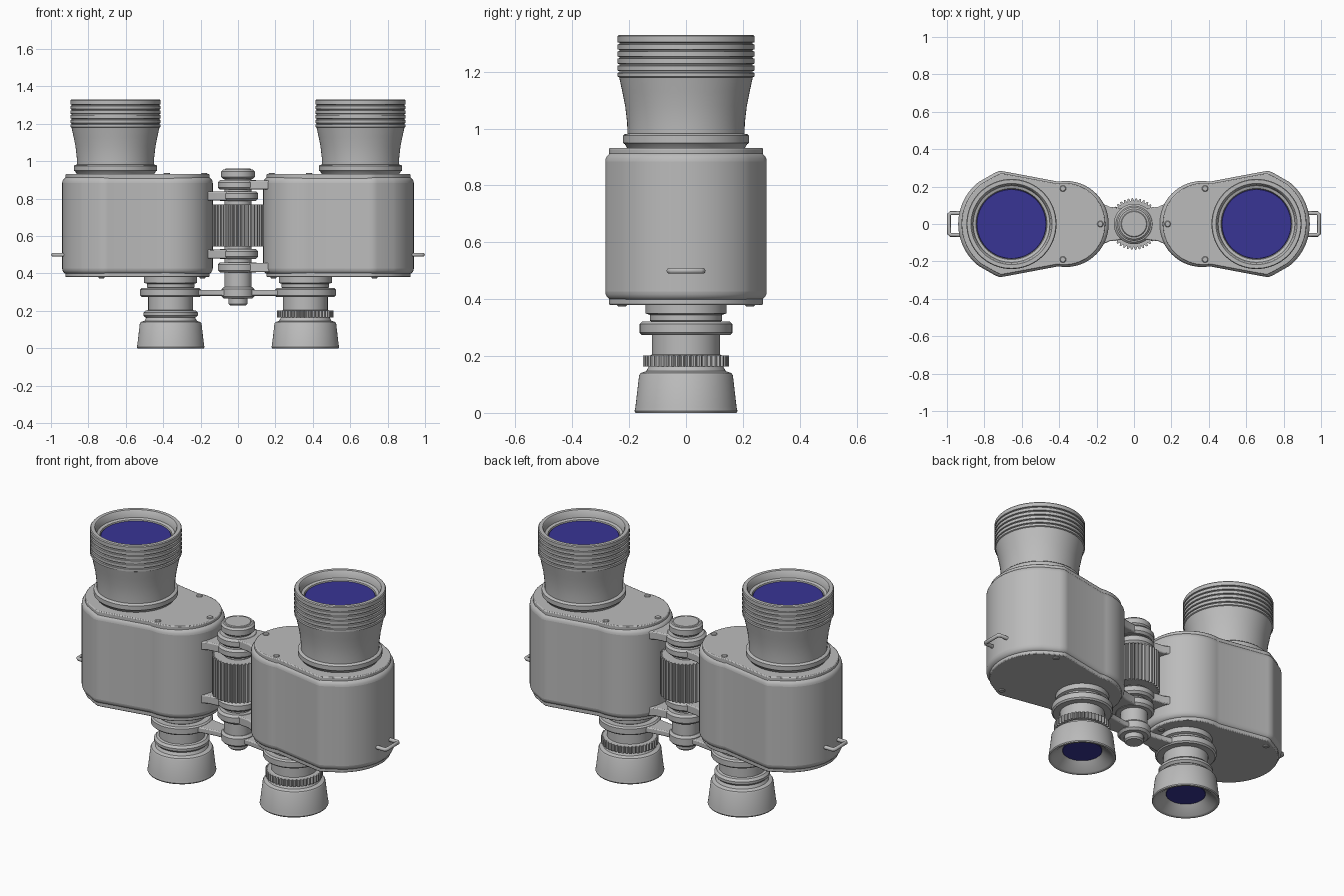
import bpy, bmesh
from math import cos, sin, pi, radians

if "Cube" in bpy.data.objects:
    bpy.data.objects.remove(bpy.data.objects["Cube"])


def material(name, rgb):
    m = bpy.data.materials.new(name)
    m.use_nodes = True
    m.diffuse_color = (*rgb, 1)
    m.node_tree.nodes["Principled BSDF"].inputs["Base Color"].default_value = (*rgb, 1)
    return m


GREY = material("grey metal", (0.5, 0.5, 0.5))
BLUE = material("blue glass", (0.04, 0.035, 0.3))


def loft(name, rings, mat=GREY, bevel=0.0, segments=3):
    """Skin a stack of equal-length point rings and cap both ends."""
    bm = bmesh.new()
    loops = [[bm.verts.new(p) for p in ring] for ring in rings]
    n = len(loops[0])
    for a, b in zip(loops, loops[1:]):
        for i in range(n):
            j = (i + 1) % n
            bm.faces.new((a[i], a[j], b[j], b[i]))
    bm.faces.new(loops[0])
    bm.faces.new(loops[-1])
    bmesh.ops.recalc_face_normals(bm, faces=bm.faces)
    mesh = bpy.data.meshes.new(name)
    bm.to_mesh(mesh)
    bm.free()
    mesh.materials.append(mat)
    ob = bpy.data.objects.new(name, mesh)
    bpy.context.collection.objects.link(ob)
    bpy.ops.object.select_all(action='DESELECT')
    ob.select_set(True)
    bpy.context.view_layer.objects.active = ob
    bpy.ops.object.shade_smooth_by_angle(angle=radians(35))
    if bevel:
        mod = ob.modifiers.new("soft edges", 'BEVEL')
        mod.width, mod.segments = bevel, segments
        mod.limit_method, mod.angle_limit = 'ANGLE', radians(60)
    return ob


def lathe(name, profile, x=0, y=0, mat=GREY, n=64):
    """Revolve (radius, height) pairs about a vertical axis."""
    return loft(name, [[(x + r * cos(2 * pi * i / n), y + r * sin(2 * pi * i / n), z)
                        for i in range(n)] for r, z in profile], mat)


def disc(name, r, z0, z1, x=0, y=0, b=0.008, mat=GREY, n=64):
    return lathe(name, [(r - b, z0), (r, z0 + b), (r, z1 - b), (r - b, z1)], x, y, mat, n)


def prism(name, outline, z0, z1, bevel=0.0, segments=3):
    return loft(name, [[(x, y, z) for x, y in outline] for z in (z0, z1)],
                GREY, bevel, segments)


def knurled(name, r0, r1, z0, z1, teeth, x=0):
    outline = []
    for i in range(teeth):
        for k, r in ((0.0, r0), (0.25, r1), (0.6, r1), (0.85, r0)):
            a = 2 * pi * (i + k) / teeth
            outline.append((x + r * cos(a), r * sin(a)))
    prism(name, outline, z0, z1)


def arc(cx, r, a0, a1, n):
    return [(cx + r * cos(radians(a0 + (a1 - a0) * i / n)),
             r * sin(radians(a0 + (a1 - a0) * i / n))) for i in range(n + 1)]


EYE_X, LENS_X = 0.36, 0.655
# Half of the housing outline, from outer end round to hinge end
half = arc(LENS_X, 0.285, 0, 52, 10) + [(0.745, 0.273), (0.72, 0.284), (0.695, 0.281)]
half += arc(0.365, 0.23, 80, 180, 18)
body_outline = half + [(x, -y) for x, y in half[-2:0:-1]]

# Stacked ridges on the objective barrel
barrel = [(0.2, 0.92), (0.215, 0.945), (0.222, 0.95), (0.222, 0.975), (0.217, 0.98),
          (0.206, 0.982), (0.207, 1.02), (0.214, 1.08), (0.224, 1.13), (0.235, 1.18), (0.241, 1.183)]
for z in (1.2, 1.225, 1.25, 1.275, 1.3):
    barrel += [(0.241, z - 0.004), (0.234, z - 0.002), (0.234, z + 0.002), (0.241, z + 0.004)]
barrel += [(0.241, 1.325), (0.237, 1.33), (0.217, 1.33), (0.212, 1.325), (0.205, 1.29),
           (0.19, 1.285), (0.186, 1.27)]

eyecup = [(0.105, 0.05), (0.115, 0.04), (0.16, 0.004), (0.168, 0), (0.178, 0), (0.181, 0.006),
          (0.178, 0.02), (0.165, 0.132), (0.16, 0.14), (0.14, 0.147), (0.13, 0.165)]
eye_tube = [(0.13, 0.15), (0.13, 0.2), (0.12, 0.205), (0.12, 0.32), (0.127, 0.325),
            (0.127, 0.345), (0.142, 0.35), (0.142, 0.39)]

for s, side in ((1, "left"), (-1, "right")):
    def place(points, k=1.0, cx=0.54):
        return [(s * (cx + (x - cx) * k), y * k) for x, y in points]

    # Housing and its cover plates
    prism(side + "_housing", place(body_outline), 0.395, 0.917, 0.032, 5)
    prism(side + "_top_plate", place(body_outline, 0.955), 0.9, 0.932, 0.005, 2)
    prism(side + "_bottom_plate", place(body_outline, 0.955), 0.38, 0.41, 0.005, 2)
    for x, y in ((0.38, 0.19), (0.38, -0.19), (0.18, 0)):
        disc(side + "_top_screw", 0.017, 0.92, 0.938, s * x, y, 0.004, n=16)
    for x, y in ((0.73, 0.225), (0.73, -0.225), (0.19, 0)):
        disc(side + "_bottom_screw", 0.017, 0.374, 0.39, s * x, y, 0.004, n=16)

    # Objective and eyepiece
    lathe(side + "_objective_barrel", barrel, s * LENS_X)
    disc(side + "_objective_lens", 0.186, 1.26, 1.28, s * LENS_X, 0, 0.002, BLUE)
    lathe(side + "_eyecup", eyecup, s * EYE_X)
    disc(side + "_eye_lens", 0.106, 0.045, 0.06, s * EYE_X, 0, 0.002, BLUE)
    lathe(side + "_eyepiece_tube", eye_tube, s * EYE_X)
    disc(side + "_eyepiece_collar", 0.163, 0.274, 0.321, s * EYE_X)
    if s > 0:
        knurled("diopter_ring", 0.14, 0.151, 0.164, 0.202, 44, EYE_X)
    else:
        disc("plain_eyepiece_ring", 0.146, 0.164, 0.202, -EYE_X, 0, 0.012)

    # Hinge arms, interleaved between the two sides
    arm = [(0.0, 0.07), (0.07, 0.085), (0.13, 0.092), (0.165, 0.108), (0.28, 0.12)]
    arm += [(x, -y) for x, y in reversed(arm)]
    for z0, z1 in ((0.85, 0.897), (0.407, 0.457)) if s > 0 else ((0.79, 0.837), (0.48, 0.528)):
        prism(side + "_hinge_arm", place(arm), z0, z1, 0.006, 2)
        disc(side + "_hinge_knuckle", 0.108, z0 - 0.002, z1 + 0.002, b=0.012)
    bridge = [(0.0, 0.05), (0.1, 0.045), (0.2, 0.06), (0.3, 0.1)]
    bridge += [(x, -y) for x, y in reversed(bridge)]
    prism(side + "_eyepiece_bridge", place(bridge), 0.28, 0.312, 0.006, 2)

    # Strap lug bent from bar
    curve = bpy.data.curves.new(side + "_strap_lug", 'CURVE')
    curve.dimensions = '3D'
    curve.bevel_depth, curve.bevel_resolution, curve.use_fill_caps = 0.011, 3, True
    path = curve.splines.new('POLY')
    lug = [(0.9, 0.058), (0.98, 0.058), (0.989, 0.05)]
    lug += [(x, -y) for x, y in reversed(lug)]
    path.points.add(len(lug) - 1)
    for p, (x, y) in zip(path.points, lug):
        p.co = (s * x, y, 0.5, 1)
    curve.materials.append(GREY)
    bpy.context.collection.objects.link(bpy.data.objects.new(side + "_strap_lug", curve))

# Central axle with focus wheel and end caps
disc("axle", 0.073, 0.32, 0.91)
knurled("focus_wheel", 0.124, 0.138, 0.545, 0.768, 40)
disc("top_cap", 0.09, 0.906, 0.956, b=0.01)
disc("top_cap_button", 0.07, 0.94, 0.96, b=0.004)
disc("bridge_hub", 0.088, 0.265, 0.328, b=0.012)
disc("bottom_nut", 0.052, 0.23, 0.28)
